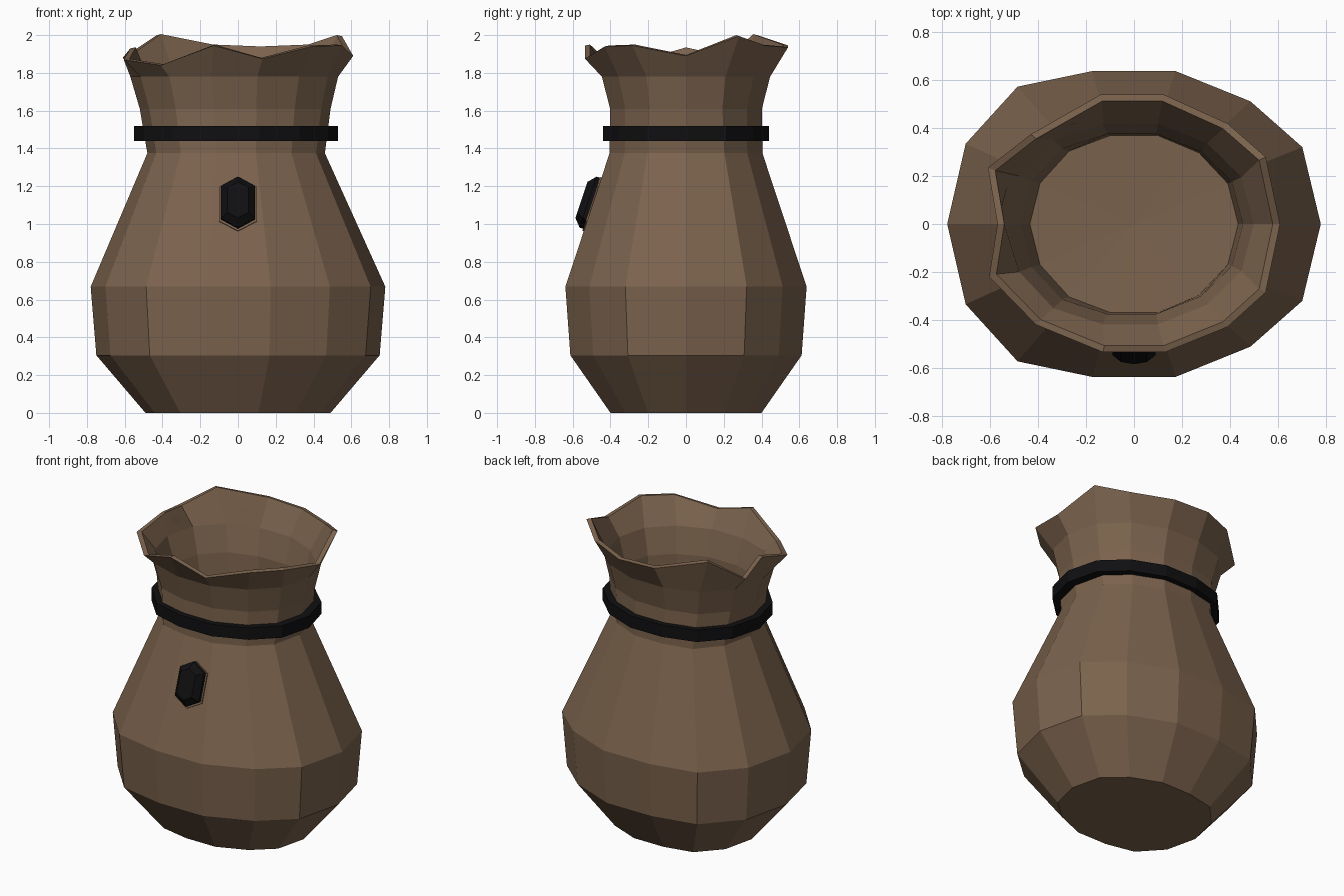
import bpy, bmesh
from math import cos, sin, pi

if "Cube" in bpy.data.objects:
    bpy.data.objects.remove(bpy.data.objects["Cube"])

N = 14


def material(name, rgb):
    m = bpy.data.materials.new(name)
    m.diffuse_color = (*rgb, 1)
    m.use_nodes = True
    m.node_tree.nodes["Principled BSDF"].inputs["Base Color"].default_value = m.diffuse_color
    return m


brown = material("brown_cloth", (0.2, 0.125, 0.075))
black = material("black", (0.005, 0.005, 0.006))


def loft(name, rings, mat, closed=False, caps=(None, None)):
    """Skin between equal-length rings; a cap may be a flat face or a fan point."""
    bm = bmesh.new()
    loops = [[bm.verts.new(p) for p in r] for r in rings]
    n = len(loops[0])
    pairs = list(zip(loops, loops[1:]))
    if closed:
        pairs.append((loops[-1], loops[0]))
    for a, b in pairs:
        for i in range(n):
            j = (i + 1) % n
            bm.faces.new((a[i], a[j], b[j], b[i]))
    for loop, cap in zip((loops[0], loops[-1]), caps):
        if cap == "flat":
            bm.faces.new(loop)
        elif cap:
            c = bm.verts.new(cap)
            for i in range(n):
                bm.faces.new((loop[i], loop[(i + 1) % n], c))
    bmesh.ops.recalc_face_normals(bm, faces=bm.faces)
    me = bpy.data.meshes.new(name)
    bm.to_mesh(me)
    bm.free()
    me.materials.append(mat)
    ob = bpy.data.objects.new(name, me)
    bpy.context.collection.objects.link(ob)
    return ob


# uneven cloth folds: y stretch for each fold angle, mirrored front to back
FOLD = [1, 1.13, 1.0, 1.0, 1.0, 1.12, 1.18, 1]


def ring(rx, ry, z, cx=0, folded=1.0):
    pts = []
    for k in range(N):
        a = 2 * pi * k / N
        f = 1 + (FOLD[min(k, N - k)] - 1) * folded
        pts.append((cx + rx * cos(a), ry * f * sin(a), z))
    return pts


# wavy rim of the sack mouth
rim = [(.61, 0, 1.89), (.55, .28, 1.995), (.39, .42, 1.945), (.125, .54, 1.935),
       (-.14, .54, 1.945), (-.43, .375, 2.0), (-.61, .235, 1.88), (-.57, 0, 1.93),
       (-.605, -.22, 1.87), (-.41, -.42, 1.84), (-.13, -.535, 1.945),
       (.13, -.535, 1.875), (.39, -.43, 1.94), (.55, -.285, 1.945)]
rim_in = [(x * .95, y * .95, z + .005) for x, y, z in rim]

# sack: outer wall, rim, inner neck wall and closed inside
sack = loft("sack", [
    ring(.49, .41, 0), ring(.75, .628, .305), ring(.78, .655, .668),
    ring(.47, .415, 1.375, -.01), ring(.505, .412, 1.61, -.015, .6),
    ring(.55, .457, 1.78, -.02, .4), rim, rim_in,
    ring(.515, .43, 1.78, -.015, .4), ring(.465, .385, 1.61, -.01, .4),
    ring(.435, .38, 1.4, 0, .2)],
    brown, caps=("flat", (0, 0, 1.38)))

# cord tied around the neck
loft("neck_band", [
    ring(.54, .452, 1.44, -.01, .6), ring(.54, .452, 1.52, -.01, .6),
    ring(.47, .39, 1.52, -.01, .6), ring(.47, .39, 1.44, -.01, .6)],
    black, closed=True)


# hexagon laid on the sloping front panel, at height h above the cloth
def hexagon(w, tip, side, h, shift=0):
    shape = [(0, tip), (w, side), (w, -side), (0, -tip), (-w, -side), (-w, side)]
    return [(u, -.495 + .316 * (v + shift) - .949 * h,
             1.108 + .949 * (v + shift) + .316 * h) for u, v in shape]


# front stud with its thin cloth backing
loft("stud_backing", [hexagon(.1, .15, .095, -.03, -.004), hexagon(.1, .15, .095, .006, -.004)],
     brown, caps=("flat", "flat"))
loft("front_stud", [hexagon(.09, .142, .09, -.02), hexagon(.09, .142, .09, .025),
                    hexagon(.055, .1, .07, .062)],
     black, caps=("flat", "flat"))
